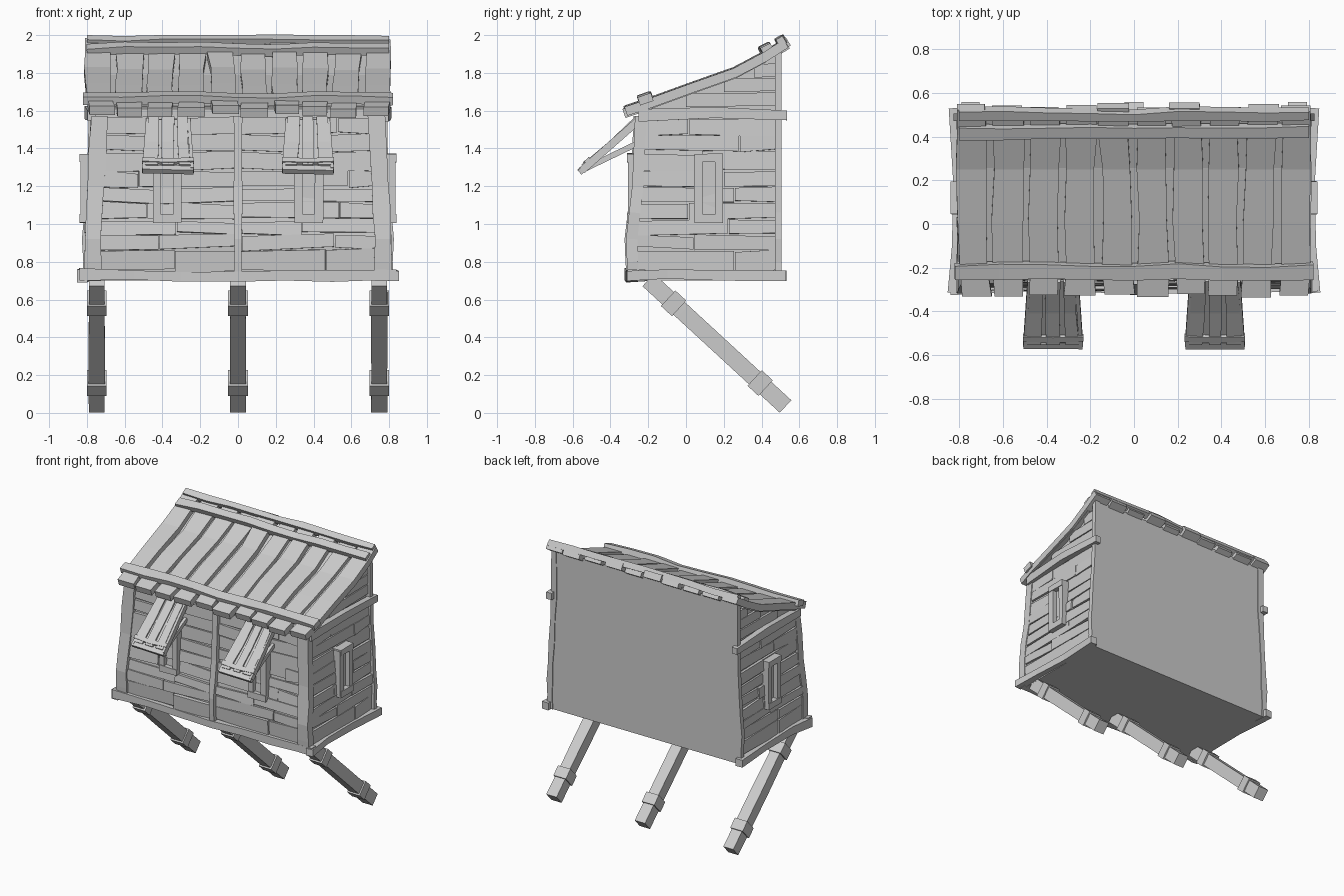
import bpy, bmesh, random
from mathutils import Vector

random.seed(4)
if "Cube" in bpy.data.objects:
    bpy.data.objects.remove(bpy.data.objects["Cube"])

wood = bpy.data.materials.new("grey_wood")
wood.use_nodes = True
GREY = (0.6, 0.6, 0.6, 1)
wood.diffuse_color = GREY
wood.node_tree.nodes["Principled BSDF"].inputs["Base Color"].default_value = GREY

X, Y, Z = Vector((1, 0, 0)), Vector((0, 1, 0)), Vector((0, 0, 1))


def jit(a):
    return random.uniform(-a, a)


def loft(name, rings):
    """Join rings of points into one closed flat-shaded solid."""
    bm = bmesh.new()
    rows = [[bm.verts.new(p) for p in ring] for ring in rings]
    n = len(rows[0])
    for a, b in zip(rows, rows[1:]):
        for i in range(n):
            bm.faces.new((a[i], a[(i + 1) % n], b[(i + 1) % n], b[i]))
    bm.faces.new(rows[0])
    bm.faces.new(rows[-1])
    bmesh.ops.recalc_face_normals(bm, faces=bm.faces)
    mesh = bpy.data.meshes.new(name)
    bm.to_mesh(mesh)
    bm.free()
    mesh.materials.append(wood)
    ob = bpy.data.objects.new(name, mesh)
    bpy.context.collection.objects.link(ob)
    return ob


def beam(name, pts, w, h, side, rough=0.0):
    """Sweep a w by h rectangle along pts; the width runs along side."""
    pts = [Vector(p) for p in pts]
    side = Vector(side).normalized()
    rings = []
    for i, p in enumerate(pts):
        t = pts[min(i + 1, len(pts) - 1)] - pts[max(i - 1, 0)]
        up = t.cross(side).normalized()
        ww = w / 2 + jit(rough)
        rings.append([p + side * ww * a + up * h / 2 * b
                      for a, b in ((-1, -1), (1, -1), (1, 1), (-1, 1))])
    return loft(name, rings)


def interp(table, v):
    for (a, p), (b, q) in zip(table, table[1:]):
        if v <= b:
            return p + (q - p) * (v - a) / (b - a)
    return table[-1][1]


# Wall outlines: the hut swells towards the floor
FRONT = [(0.69, -0.27), (0.9, -0.285), (1.2, -0.25), (1.57, -0.235)]
SIDE = [(0.69, 0.79), (0.95, 0.79), (1.2, 0.775), (1.57, 0.755)]
ROOF = [(-0.32, 1.595), (-0.2, 1.635), (0.02, 1.715), (0.26, 1.80),
        (0.42, 1.885), (0.53, 1.955)]


def front_y(z):
    return interp(FRONT, z)


def side_x(z):
    return interp(SIDE, z)


# Body core with a flat back and floor
loft("hut_core", [[(s * side_x(z), y, z) for s, y in
                   ((-1, front_y(z)), (1, front_y(z)), (1, 0.5), (-1, 0.5))]
                  for z in (0.7, 0.9, 1.2, 1.57)])
loft("gable_core", [[(x, -0.23, 1.55), (x, 0.5, 1.55), (x, 0.5, 1.92),
                     (x, 0.26, 1.78), (x, -0.23, 1.61)] for x in (-0.755, 0.755)])

# Wall planks, uneven and slightly crooked
ROWS = [0.75, 0.865, 0.945, 1.02, 1.11, 1.19, 1.28, 1.38, 1.47, 1.56]
for i, (lo, hi) in enumerate(zip(ROWS, ROWS[1:])):
    z, w = (lo + hi) / 2, hi - lo - 0.008
    lean = (front_y(hi) - front_y(lo)) / (hi - lo)
    slope = (side_x(hi) - side_x(lo)) / (hi - lo)
    for s in (-1, 1):
        cut = random.uniform(0.25, 0.6)
        for x0, x1 in ((0.02, cut), (cut + 0.005, 0.74)):
            y = front_y(z) + jit(0.007)
            beam("front_plank", [(s * x0, y, z + jit(0.01)), (s * x1, y + jit(0.008), z + jit(0.01))],
                 w, 0.035, (0, lean, 1), 0.006)
        x = side_x(z)
        cut = random.uniform(0.0, 0.3)
        for y0, y1 in ((front_y(z) + 0.02, cut), (cut + 0.005, 0.48)):
            beam("side_plank", [(s * (x + jit(0.007)), y0, z + jit(0.008)),
                                (s * (x + jit(0.007)), y1, z + jit(0.008))],
                 w, 0.035, (s * slope, 0, 1), 0.006)

# Gable planks shortened to the roof line
for s in (-1, 1):
    for z, y0 in ((1.655, 0.0), (1.735, 0.2), (1.81, 0.36)):
        beam("gable_plank", [(s * 0.757, y0, z), (s * 0.757, 0.48, z + jit(0.008))],
             0.07, 0.03, Z)

# Corner posts, centre post and sill beams
LEVELS = (0.7, 0.8, 0.92, 1.06, 1.2, 1.4, 1.57)
for s in (-1, 1):
    beam("front_corner_post", [(s * (side_x(z) - 0.022), front_y(z) - 0.005, z) for z in LEVELS],
         0.09, 0.06, X, 0.004)
    beam("back_corner_post", [(s * (side_x(z) + 0.01), 0.488, z) for z in LEVELS] +
         [(s * 0.765, 0.488, 1.93)], 0.045, 0.035, X, 0.004)
    beam("side_sill", [(s * 0.825, -0.315, 0.725), (s * 0.805, -0.1, 0.735),
                       (s * 0.80, 0.2, 0.728), (s * 0.82, 0.53, 0.725)], 0.06, 0.055, Z, 0.006)
    beam("side_top_beam", [(s * 0.775, -0.25, 1.575), (s * 0.79, 0.15, 1.59),
                           (s * 0.785, 0.535, 1.575)], 0.055, 0.045, Z, 0.006)
beam("centre_post", [(0, front_y(z) - 0.02, z) for z in LEVELS], 0.04, 0.045, X, 0.003)
beam("front_sill", [(x, -0.29 + jit(0.012), 0.727 + jit(0.008)) for x in
                    (-0.84, -0.55, -0.3, 0, 0.25, 0.5, 0.84)], 0.06, 0.05, Z, 0.006)

# Roof sheet, wavy roof boards and the two battens
beam("roof_sheet", [(0, y, z - 0.02) for y, z in ROOF[1:-1]], 1.58, 0.02, X)
COUNT, PITCH = 10, 0.164
for i in range(COUNT):
    x = (i - (COUNT - 1) / 2) * PITCH
    lift, bend = jit(0.008), jit(0.022)
    path = []
    for k, (y, z) in enumerate(ROOF):
        end = jit(0.012) if k in (0, len(ROOF) - 1) else 0
        path.append((x + bend * (k - 2.5) / 2.5 + jit(0.006), y + end, z + lift + end * 0.4))
    beam("roof_board", path, 0.136, 0.05, X, 0.006)


def batten(name, y, z, half, w, up):
    pts = [(half * k / 4, y + jit(0.006), z + jit(0.007)) for k in range(-4, 5)]
    beam(name, pts, w, 0.045, up, 0.004)


batten("front_roof_batten", -0.215, 1.665, 0.82, 0.07, (0, 1, 0.35))
batten("back_roof_batten", 0.425, 1.925, 0.80, 0.06, (0, 1, 0.5))
batten("ridge_beam", 0.50, 1.965, 0.80, 0.045, (0, 1, 0.6))


# Narrow framed windows
def window(name, centre, across, out):
    c, half_w, half_h = Vector(centre), 0.055, 0.17
    for s in (-1, 1):
        a = c + across * s * half_w
        beam(name + "_jamb", [a - Z * half_h, a + Z * half_h], 0.042, 0.07, across, 0.003)
        b = c + Z * s * (half_h - 0.01)
        beam(name + "_rail", [b - across * 0.075, b + across * 0.075], 0.045, 0.08, Z, 0.003)
    p = c - out * 0.015
    beam(name + "_pane", [p - Z * half_h, p + Z * half_h], 0.1, 0.03, across)


for s in (-1, 1):
    window("front_window", (s * 0.375, -0.272, 1.19), X, -Y)
    window("side_window", (s * 0.80, 0.12, 1.19), Y, X * s)

# Awnings over the front windows
for s in (-1, 1):
    c = s * 0.37
    top, low = (-0.26, 1.55), (-0.545, 1.295)
    beam("awning_panel", [(c, *top), (c, *low)], 0.23, 0.012, X)
    for k in (-1, 0, 1):
        beam("awning_board", [(c + k * 0.075, top[0], top[1] + 0.01),
                              (c + k * 0.08 + jit(0.006), -0.4, 1.427),
                              (c + k * 0.088, low[0], low[1] + 0.01)], 0.062, 0.025, X, 0.004)
    for k in (-1, 1):
        beam("awning_rail", [(c + k * 0.108, -0.255, 1.545), (c + k * 0.128, -0.55, 1.285)],
             0.018, 0.04, X)
        beam("awning_strut", [(c + k * 0.105, -0.25, 1.43), (c + k * 0.115, -0.54, 1.29)],
             0.022, 0.03, X)
    beam("awning_bar", [(c - 0.138, -0.52, 1.335), (c, -0.525, 1.33), (c + 0.138, -0.52, 1.335)],
         0.03, 0.022, (0, 1, 0.9), 0.002)
    beam("awning_lip", [(c - 0.135, -0.55, 1.29), (c + 0.135, -0.55, 1.285)],
         0.035, 0.03, (0, 1, 0.9), 0.002)

# Slanted support legs with two bands each
foot, head = Vector((0, 0.527, 0.034)), Vector((0, -0.2, 0.704))
for x in (-0.748, 0, 0.748):
    shift = X * x

    def at(t):
        return shift + foot.lerp(head, t)

    beam("leg", [at(t) for t in (0, 0.25, 0.5, 0.75, 1)], 0.084, 0.09, X, 0.002)
    for t in (0.185, 0.815):
        beam("leg_band", [at(t - 0.04), at(t + 0.04)], 0.105, 0.112, X)
